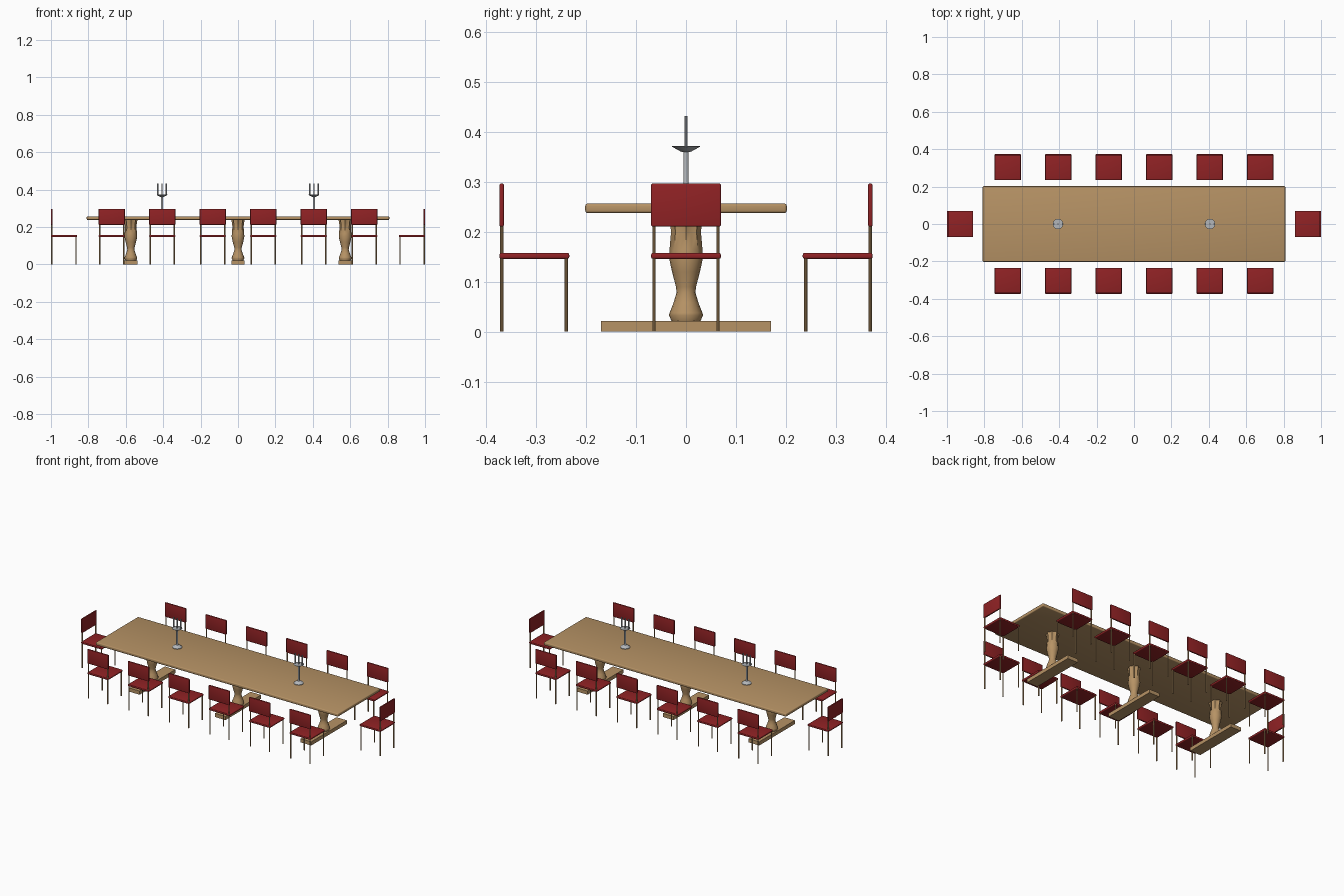
import bpy, bmesh, math
from mathutils import Matrix, Vector

old = bpy.data.objects.get("Cube")
if old:
    bpy.data.objects.remove(old, do_unlink=True)


def material(name, rgb):
    m = bpy.data.materials.new(name)
    m.use_nodes = True
    m.diffuse_color = (*rgb, 1)
    m.node_tree.nodes["Principled BSDF"].inputs["Base Color"].default_value = (*rgb, 1)
    return m


WOOD = material("light wood", (0.47, 0.29, 0.13))
RED = material("red upholstery", (0.28, 0.016, 0.018))
SILVER = material("silver metal", (0.45, 0.47, 0.49))


def finish(bm, name, mat):
    """Turn a bmesh into a mesh that is smooth except at sharp edges."""
    bmesh.ops.recalc_face_normals(bm, faces=bm.faces)
    mesh = bpy.data.meshes.new(name)
    bm.to_mesh(mesh)
    bm.free()
    mesh.materials.append(mat)
    for p in mesh.polygons:
        p.use_smooth = True
    mesh.set_sharp_from_angle(angle=math.radians(35))
    return mesh


def box(name, mat, size, center, bevel=0.0):
    bm = bmesh.new()
    bmesh.ops.create_cube(bm, size=1)
    bmesh.ops.scale(bm, vec=size, verts=bm.verts)
    bmesh.ops.translate(bm, vec=center, verts=bm.verts)
    if bevel:
        bmesh.ops.bevel(bm, geom=bm.edges[:], offset=bevel, segments=3,
                        profile=0.5, affect='EDGES')
    return finish(bm, name, mat)


def rods(name, mat, radius, spans):
    """Upright rods, each given as x, y, bottom and top."""
    bm = bmesh.new()
    for x, y, z0, z1 in spans:
        bmesh.ops.create_cone(bm, cap_ends=True, segments=10, radius1=radius,
                              radius2=radius, depth=z1 - z0,
                              matrix=Matrix.Translation((x, y, (z0 + z1) / 2)))
    return finish(bm, name, mat)


def turned(name, mat, profile, sides):
    """Turned shape from rings of radius, height and flute depth."""
    bm = bmesh.new()
    rings = []
    for r, z, flute in profile:
        ring = []
        for i in range(sides):
            a = math.tau * i / sides
            rr = r * (1 - flute * (i % 2))
            ring.append(bm.verts.new((rr * math.cos(a), rr * math.sin(a), z)))
        rings.append(ring)
    for low, high in zip(rings, rings[1:]):
        for i in range(sides):
            j = (i + 1) % sides
            bm.faces.new((low[i], low[j], high[j], high[i]))
    bm.faces.new(rings[0])
    bm.faces.new(rings[-1])
    return finish(bm, name, mat)


def place(mesh, x=0, y=0, turn=0):
    ob = bpy.data.objects.new(mesh.name, mesh)
    ob.location = (x, y, 0)
    ob.rotation_euler.z = math.radians(turn)
    bpy.context.collection.objects.link(ob)


# Table top
place(box("table_top", WOOD, (1.618, 0.404, 0.019), (0, 0, 0.2475), 0.005))

# Three pedestals, each on a plank foot
foot = box("pedestal_foot", WOOD, (0.07, 0.34, 0.022), (0, 0, 0.011))
pedestal = turned("table_pedestal", WOOD, [
    (0.029, 0.021, 0), (0.034, 0.033, 0), (0.033, 0.038, 0), (0.025, 0.058, 0),
    (0.019, 0.078, 0), (0.020, 0.09, 0), (0.028, 0.12, 0), (0.034, 0.148, 0),
    (0.033, 0.165, 0.08), (0.030, 0.2, 0.16), (0.032, 0.22, 0.18),
    (0.036, 0.24, 0.2)], 16)
for x in (-0.573, 0, 0.573):
    place(foot, x)
    place(pedestal, x)

# Chair parts, with the backrest towards -y
chair = [
    box("seat", RED, (0.14, 0.14, 0.012), (0, 0, 0.152), 0.004),
    box("backrest", RED, (0.14, 0.009, 0.086), (0, -0.0655, 0.254), 0.003),
    rods("chair_legs", WOOD, 0.0035,
         [(s * 0.064, y, 0, top) for s in (-1, 1)
          for y, top in ((-0.065, 0.225), (0.064, 0.15))]),
]
for part in chair:
    for i in range(6):
        x = (i - 2.5) * 0.27
        place(part, x, -0.304, 0)
        place(part, x, 0.304, 180)
    place(part, -0.93, 0, -90)
    place(part, 0.93, 0, 90)

# Candlesticks with a round base, a dish and three prongs
stand = turned("candlestick_stand", SILVER, [
    (0.027, 0.256, 0), (0.027, 0.260, 0), (0.018, 0.267, 0), (0.007, 0.272, 0),
    (0.0055, 0.28, 0), (0.0055, 0.36, 0), (0.010, 0.361, 0), (0.028, 0.371, 0),
    (0.028, 0.3725, 0)], 20)
prongs = rods("candlestick_prongs", SILVER, 0.0035,
              [(x, 0, 0.369, 0.433) for x in (-0.023, 0, 0.023)])
for x in (-0.406, 0.406):
    place(stand, x)
    place(prongs, x)
